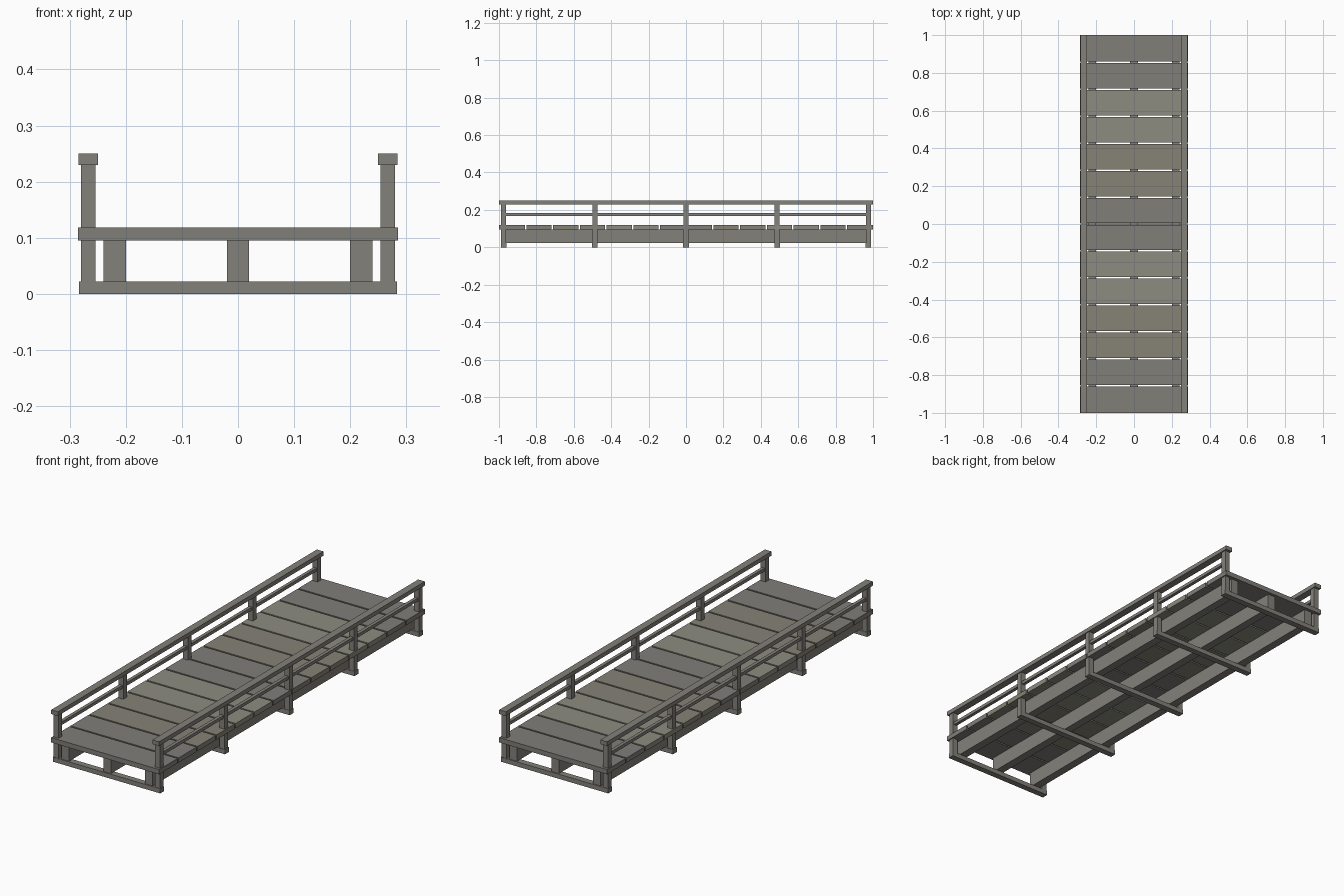
import bpy

if "Cube" in bpy.data.objects:
    bpy.data.objects.remove(bpy.data.objects["Cube"])


def material(name, rgb):
    m = bpy.data.materials.new(name)
    m.diffuse_color = (*rgb, 1)
    m.use_nodes = True
    m.node_tree.nodes["Principled BSDF"].inputs["Base Color"].default_value = m.diffuse_color
    return m


tones = [material("wood_grey", (0.22, 0.21, 0.19)),
         material("wood_brown", (0.24, 0.225, 0.18)),
         material("wood_pale", (0.27, 0.265, 0.22))]
frame_wood = material("wood_frame", (0.23, 0.22, 0.195))


def box(name, x, y, z, mat=frame_wood):
    """Box from (min, max) ranges on each axis."""
    bpy.ops.mesh.primitive_cube_add(
        size=1, location=[(a + b) / 2 for a, b in (x, y, z)])
    o = bpy.context.object
    o.name = name
    o.scale = [b - a for a, b in (x, y, z)]
    bpy.ops.object.transform_apply(location=False, rotation=False, scale=True)
    o.data.materials.append(mat)
    return o


# deck planks with narrow gaps
N = 14
pitch = 2 / N
gap = 0.008
for i in range(N):
    y0 = -1 + i * pitch
    lo = y0 + (gap / 2 if i > 0 else 0)
    hi = y0 + pitch - (gap / 2 if i < N - 1 else 0)
    box(f"deck_plank_{i + 1}", (-0.285, 0.285), (lo, hi), (0.095, 0.118),
        tones[(i // 2) % 3])

# long stringers under the deck
for x in (-0.22, 0, 0.22):
    box("stringer", (x - 0.02, x + 0.02), (-0.985, 0.985), (0.022, 0.095))

# cross beams on the ground and railing posts standing on them
for k in range(-2, 3):
    y = k * 0.4875
    box("cross_beam", (-0.283, 0.283), (y - 0.015, y + 0.015), (0, 0.022))
    for s in (-1, 1):
        x = s * 0.267
        box("railing_post", (x - 0.013, x + 0.013), (y - 0.013, y + 0.013),
            (0.022, 0.23))

# hand rails and middle rails on both sides
for s in (-1, 1):
    x = s * 0.267
    box("hand_rail", (x - 0.0175, x + 0.0175), (-1, 1), (0.23, 0.25))
    box("middle_rail", (x - 0.008, x + 0.008), (-0.975, 0.975), (0.168, 0.183))
